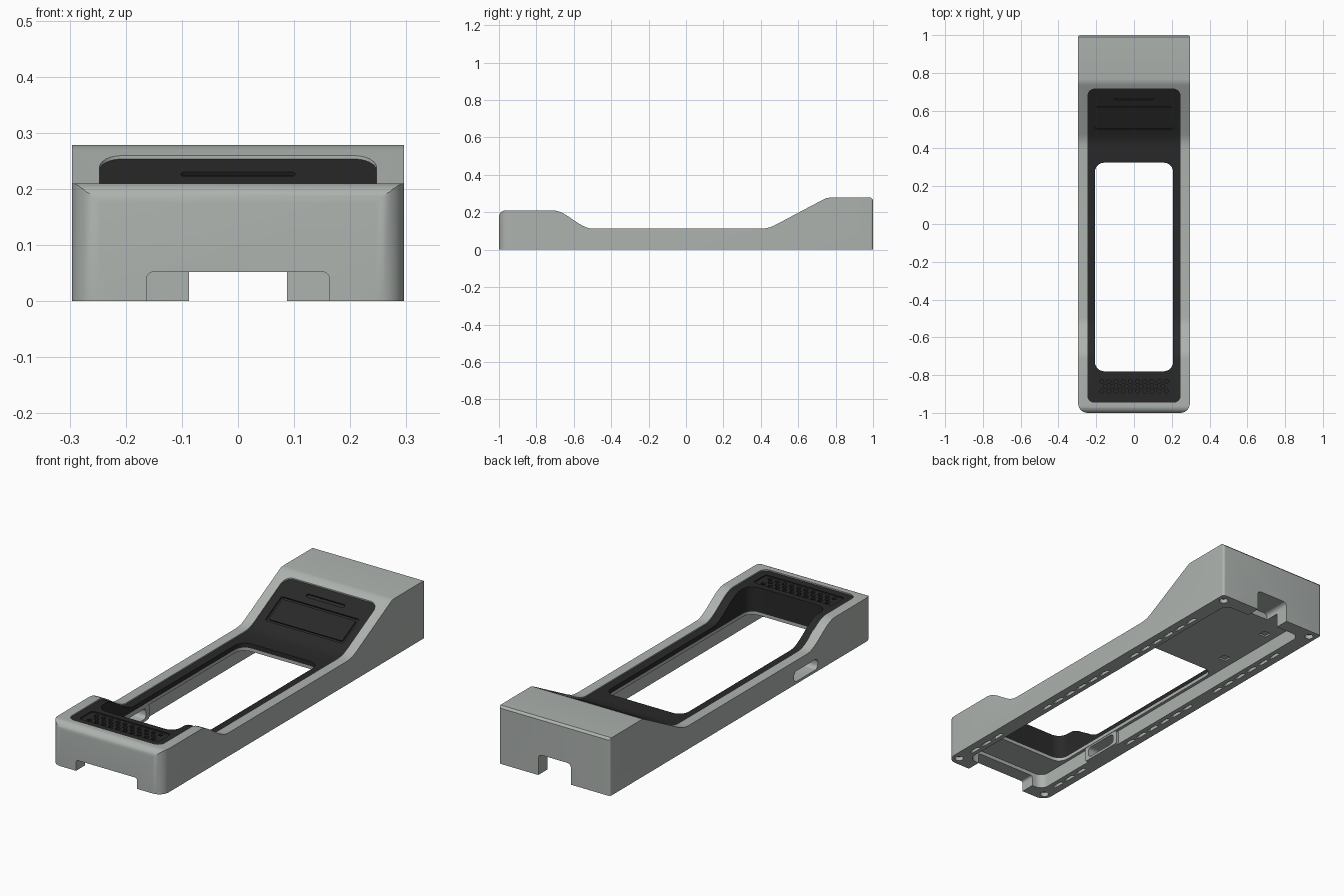
import bpy, bmesh, math
from mathutils import Matrix, Vector

if "Cube" in bpy.data.objects:
    bpy.data.objects.remove(bpy.data.objects["Cube"])


def material(name, rgb):
    m = bpy.data.materials.new(name)
    m.diffuse_color = (*rgb, 1)
    m.use_nodes = True
    m.node_tree.nodes["Principled BSDF"].inputs["Base Color"].default_value = m.diffuse_color
    return m


GREY = material("warm_grey", (0.42, 0.45, 0.43))
BLACK = material("soft_black", (0.022, 0.022, 0.022))


def rounded_rect(a0, a1, b0, b1, radii, steps=6):
    """Corner radii run: low-left, low-right, high-right, high-left."""
    if not isinstance(radii, tuple):
        radii = (radii,) * 4
    corners = [(a0, b0, 1, 1, 180), (a1, b0, -1, 1, 270),
               (a1, b1, -1, -1, 0), (a0, b1, 1, -1, 90)]
    pts = []
    for (a, b, sa, sb, start), r in zip(corners, radii):
        for i in range(steps + 1):
            t = math.radians(start + 90 * i / steps)
            pts.append((a + sa * r + r * math.cos(t), b + sb * r + r * math.sin(t)))
    return pts


def prism(name, loops, lo, hi, axis, mat):
    """Extrude one or several closed outlines along an axis."""
    if not isinstance(loops[0], list):
        loops = [loops]
    place = {'x': lambda a, b, h: (h, a, b), 'y': lambda a, b, h: (a, h, b),
             'z': lambda a, b, h: (a, b, h)}[axis]
    bm = bmesh.new()
    for pts in loops:
        low = [bm.verts.new(place(a, b, lo)) for a, b in pts]
        high = [bm.verts.new(place(a, b, hi)) for a, b in pts]
        bm.faces.new(low)
        bm.faces.new(high)
        n = len(pts)
        for i in range(n):
            j = (i + 1) % n
            bm.faces.new((low[i], low[j], high[j], high[i]))
    bmesh.ops.recalc_face_normals(bm, faces=bm.faces)
    me = bpy.data.meshes.new(name)
    bm.to_mesh(me)
    bm.free()
    me.materials.append(mat)
    ob = bpy.data.objects.new(name, me)
    bpy.context.collection.objects.link(ob)
    return ob


def boolean(target, cutter, op='DIFFERENCE', keep=False):
    mod = target.modifiers.new("cut", 'BOOLEAN')
    mod.operation, mod.object, mod.solver = op, cutter, 'EXACT'
    bpy.context.view_layer.update()
    bpy.context.view_layer.objects.active = target
    bpy.ops.object.modifier_apply(modifier=mod.name)
    if not keep:
        bpy.data.objects.remove(cutter)


def smooth(ob):
    bpy.ops.object.select_all(action='DESELECT')
    ob.select_set(True)
    bpy.context.view_layer.objects.active = ob
    bpy.ops.object.shade_smooth_by_angle(angle=math.radians(30))


def circle(x, y, r, n):
    return [(x + r * math.cos(2 * math.pi * i / n), y + r * math.sin(2 * math.pi * i / n))
            for i in range(n)]


# Side outline: low front block, S-curve, flat waist, ramp, tall back block
W = 0.296
side = [(-1, 0)]
for i in range(7):
    t = math.radians(180 - 15 * i)
    side.append((-0.965 + 0.035 * math.cos(t), 0.175 + 0.035 * math.sin(t)))
for i in range(13):
    t = i / 12
    side.append((-0.71 + 0.21 * t, 0.21 - 0.097 * (3 * t * t - 2 * t ** 3)))
side += [(0.40, 0.113), (0.425, 0.1145), (0.45, 0.120), (0.475, 0.131),
         (0.735, 0.269), (0.75, 0.276), (0.765, 0.278),
         (0.99, 0.278), (1, 0.268), (1, 0)]

# Body shell
body = prism("body_shell", side, -0.4, 0.4, 'x', GREY)
plan = rounded_rect(-W, W, -1, 1, (0.05, 0.05, 0.012, 0.012))
boolean(body, prism("c", plan, -0.1, 0.5, 'z', GREY), 'INTERSECT')

# Underside cavity, insert pocket and long opening
opening = rounded_rect(-0.207, 0.207, -0.78, 0.325, 0.05)
footprint = rounded_rect(-0.247, 0.247, -0.945, 0.717, (0.035, 0.035, 0.04, 0.04))
boolean(body, prism("c", rounded_rect(-0.222, 0.222, -0.93, 0.93, 0.04), -0.1, 0.07, 'z', GREY))
boolean(body, prism("c", footprint, 0.085, 0.6, 'z', GREY))
boolean(body, prism("c", opening, -0.1, 0.6, 'z', GREY))

# Front and back cable notches
boolean(body, prism("c", rounded_rect(-0.163, 0.163, -0.1, 0.052, 0.012), -1.1, -0.9, 'y', GREY))
boolean(body, prism("c", rounded_rect(-0.087, 0.087, -0.1, 0.10, 0.02), 0.86, 1.1, 'y', GREY))

# Side port with its inner frame
port = rounded_rect(-0.58, -0.40, 0.012, 0.062, 0.02)
frame = prism("port_frame", rounded_rect(-0.605, -0.375, 0.0, 0.07, 0.015),
              -0.2225, -0.209, 'x', GREY)
for ob in (body, frame):
    boolean(ob, prism("c", port, -0.4, -0.15, 'x', GREY))

# Screw holes and dashed slots in the bottom rim
holes = [circle(sx * 0.259, sy * 0.957, 0.02, 20) for sx in (-1, 1) for sy in (-1, 1)]
for s in (-1, 1):
    for y0, count in ((-0.88, 3), (-0.36, 6), (0.27, 6)):
        for i in range(count):
            y = y0 + 0.083 * i
            holes.append(rounded_rect(s * 0.252 - 0.008, s * 0.252 + 0.008, y, y + 0.062, 0.004, 1))
boolean(body, prism("c", holes, -0.05, 0.02, 'z', GREY))

# Small square recesses in the cavity ceiling
squares = [rounded_rect(s * 0.165 - 0.02, s * 0.165 + 0.02, y - 0.02, y + 0.02, 0.002, 1)
           for s in (-1, 1) for y in (0.46, 0.75)]
boolean(body, prism("c", squares, 0.05, 0.078, 'z', GREY))
smooth(body)
smooth(frame)

# Dark insert following the side outline just below the shell surface
insert = prism("dark_insert", [(y, z - 0.006) for y, z in side], -0.4, 0.4, 'x', BLACK)
boolean(insert, prism("c", footprint, 0.085, 0.6, 'z', BLACK), 'INTERSECT')
boolean(insert, prism("c", opening, -0.1, 0.6, 'z', BLACK))

# Ramp frame: x across, y up the slope, z out of the surface
angle = math.atan2(0.138, 0.26)
ramp = Matrix.Translation(Vector((0, 0.565, 0.1728))) @ Matrix.Rotation(angle, 4, 'X')


def on_ramp(name, pts, lo, hi):
    ob = prism(name, pts, lo, hi, 'z', BLACK)
    ob.data.transform(ramp)
    return ob


# Display panel sitting in a shallow groove, and the slot above it
boolean(insert, on_ramp("c", rounded_rect(-0.208, 0.208, -0.072, 0.072, 0.01, 3), -0.007, 0.05))
boolean(insert, on_ramp("c", rounded_rect(-0.102, 0.102, 0.105, 0.123, 0.0088, 4), -0.007, 0.05))
on_ramp("display_panel", rounded_rect(-0.196, 0.196, -0.060, 0.060, 0.006, 3), -0.0075, -0.001)

# Vent panel at the front with staggered round holes
boolean(insert, prism("c", rounded_rect(-0.21, 0.21, -0.908, -0.81, 0.012, 3), 0.199, 0.4, 'z', BLACK))
vents = []
for row in range(3):
    for i in range(10 - row % 2):
        vents.append(circle(-0.171 + 0.038 * (i + 0.5 * (row % 2)), -0.885 + 0.026 * row, 0.011, 12))
boolean(insert, prism("c", vents, 0.188, 0.3, 'z', BLACK))
smooth(insert)
